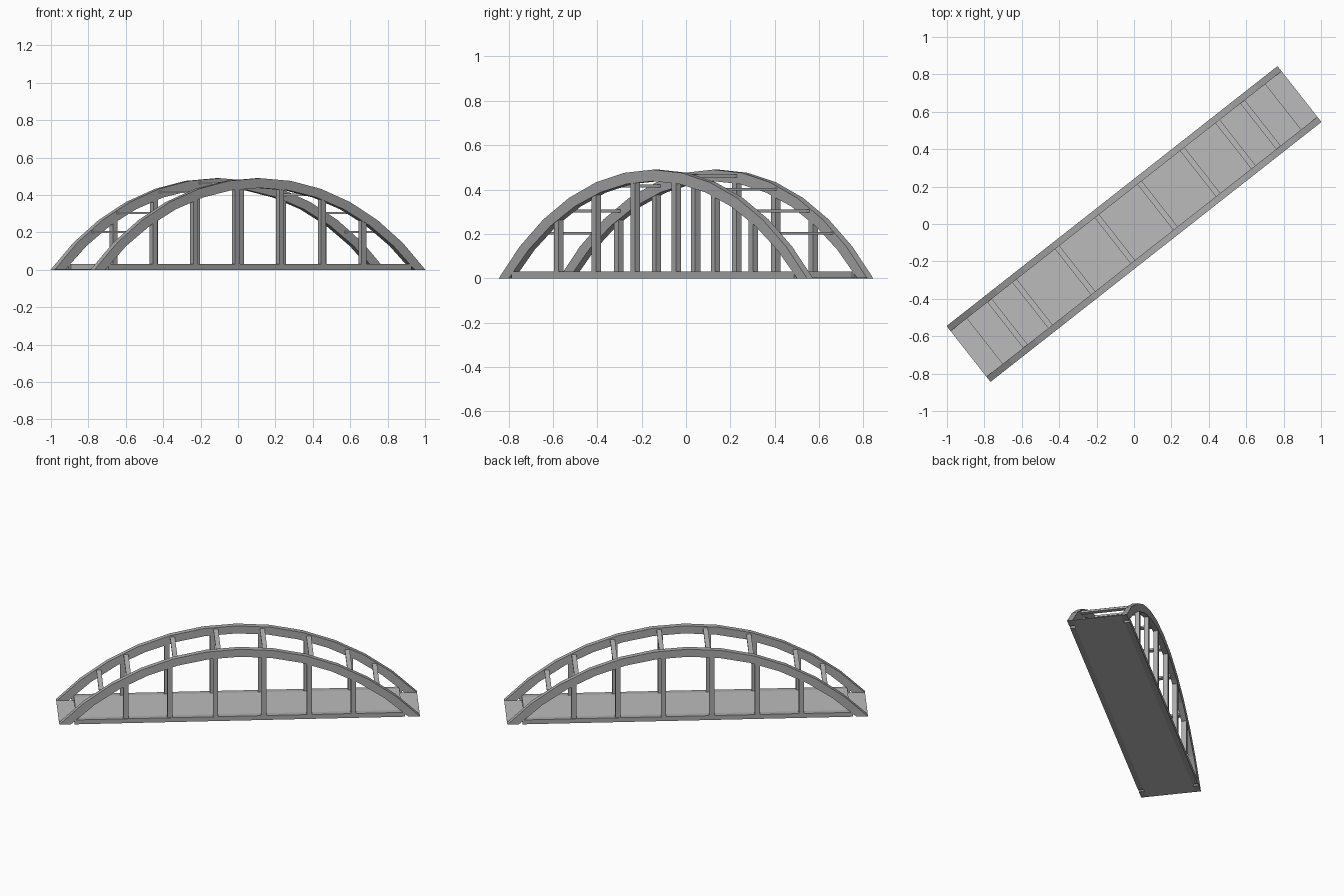
import bpy, bmesh, math
from mathutils import Matrix

cube = bpy.data.objects.get("Cube")
if cube:
    bpy.data.objects.remove(cube)

HEADING = Matrix.Rotation(math.radians(38.14), 4, 'Z')
HALF_LEN, HALF_WID, RISE = 1.125, 0.19, 0.49
RIB_W, RIB_T, DECK_H = 0.035, 0.052, 0.03
RADIUS = (HALF_LEN ** 2 + RISE ** 2) / (2 * RISE)
DROP = RADIUS - RISE          # depth of the arc centre below ground
SEGMENTS = 12


def material(name, value):
    m = bpy.data.materials.new(name)
    m.use_nodes = True
    colour = (value, value, value, 1)
    m.diffuse_color = colour
    m.node_tree.nodes["Principled BSDF"].inputs["Base Color"].default_value = colour
    return m


frame_grey = material("frame grey", 0.40)
deck_grey = material("deck grey", 0.50)


def finish(name, bm, mat):
    bmesh.ops.recalc_face_normals(bm, faces=bm.faces)
    bm.transform(HEADING)
    mesh = bpy.data.meshes.new(name)
    bm.to_mesh(mesh)
    bm.free()
    mesh.materials.append(mat)
    ob = bpy.data.objects.new(name, mesh)
    bpy.context.collection.objects.link(ob)
    return ob


def box(name, low, high, mat):
    bm = bmesh.new()
    bmesh.ops.create_cube(bm, size=1)
    for v in bm.verts:
        for i in range(3):
            v.co[i] = low[i] if v.co[i] < 0 else high[i]
    return finish(name, bm, mat)


def arc(radius):
    """Points along a circular arc that starts and ends on the ground."""
    half = math.acos(DROP / radius)
    angles = [half * (2 * i / SEGMENTS - 1) for i in range(SEGMENTS + 1)]
    return [(radius * math.sin(a), radius * math.cos(a) - DROP) for a in angles]


def arc_height(u, radius):
    return math.sqrt(radius ** 2 - u ** 2) - DROP


def arch(name, y0, y1):
    bm = bmesh.new()
    rings = []
    for (ou, oz), (iu, iz) in zip(arc(RADIUS), arc(RADIUS - RIB_T)):
        rings.append([bm.verts.new(p) for p in
                      ((ou, y0, oz), (ou, y1, oz), (iu, y1, iz), (iu, y0, iz))])
    for a, b in zip(rings, rings[1:]):
        for k in range(4):
            n = (k + 1) % 4
            bm.faces.new((a[k], a[n], b[n], b[k]))
    bm.faces.new(rings[0])
    bm.faces.new(rings[-1])
    return finish(name, bm, frame_grey)


# Deck: thin full-length base with a raised roadway between the arch feet
inner = HALF_WID - RIB_W
box("base_plate", (-HALF_LEN, -inner, 0), (HALF_LEN, inner, 0.004), deck_grey)
box("roadway", (-1.015, -inner, 0.001), (1.015, inner, DECK_H), deck_grey)

# Arches, tie beams and hanger posts on both sides
for side, s in (("right", -1), ("left", 1)):
    y0, y1 = sorted((s * inner, s * HALF_WID))
    arch(side + "_arch", y0, y1)
    box(side + "_tie_beam", (-1.03, y0, 0), (1.03, y1, DECK_H), frame_grey)
    for i, u in enumerate((-0.71, -0.435, -0.15, 0.15, 0.435, 0.71)):
        top = arc_height(u, RADIUS - RIB_T / 2)
        box(f"{side}_post_{i + 1}", (u - 0.016, y0 + 0.003, DECK_H / 2),
            (u + 0.016, y1 - 0.003, top), frame_grey)

# Thin cross bars joining the two arches
for i, u in enumerate((-0.86, -0.69, -0.4, -0.13, 0.16, 0.45, 0.69, 0.86)):
    z = arc_height(u, RADIUS - 0.02)
    box(f"cross_bar_{i + 1}", (u - 0.015, -inner - 0.01, z - 0.006),
        (u + 0.015, inner + 0.01, z + 0.006), deck_grey)
